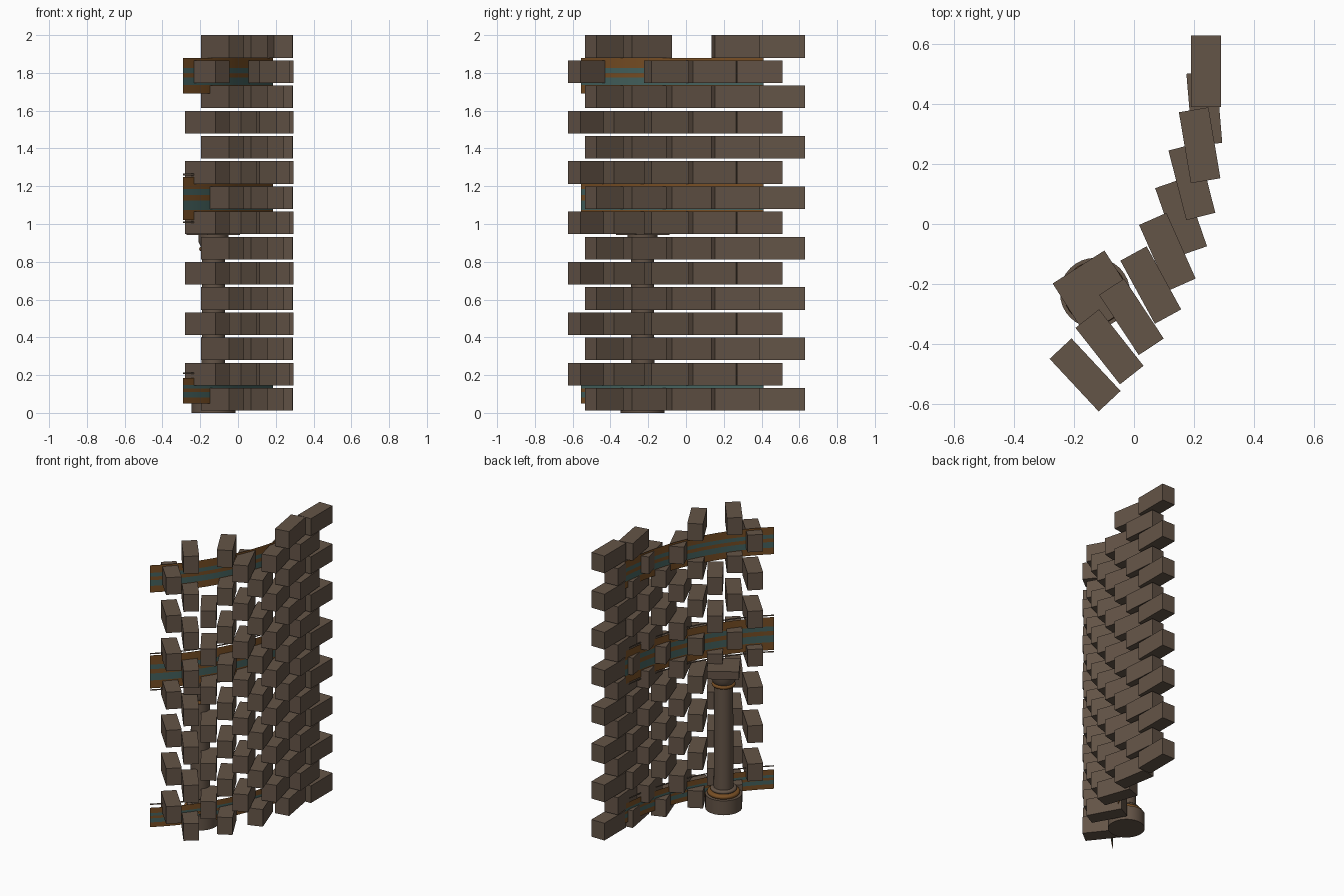
import bpy, bmesh, math
from mathutils import Matrix

if "Cube" in bpy.data.objects:
    bpy.data.objects.remove(bpy.data.objects["Cube"])

def material(name, rgb):
    m = bpy.data.materials.new(name)
    m.diffuse_color = (*rgb, 1)
    m.use_nodes = True
    m.node_tree.nodes["Principled BSDF"].inputs["Base Color"].default_value = m.diffuse_color
    return m

STONE = material("brown_stone", (0.127, 0.089, 0.063))
OCHRE = material("ochre", (0.19, 0.078, 0.018))
TEAL = material("teal", (0.06, 0.125, 0.115))

# Wall plan: an arc whose bricks turn against the curve
CX, CY, RADIUS = -1.236, 0.51, 1.476
STEP = math.radians(4.82)
ROWS, ROW_PITCH, ROW_BASE = 15, 0.1334, 0.012
BRICK = (0.24, 0.10, 0.12)
MISSING = {(14, 4), (13, 7)}

def on_arc(radius, angle):
    return CX + radius * math.cos(angle), CY - radius * math.sin(angle)

def finish(name, bm, mats):
    me = bpy.data.meshes.new(name)
    bm.to_mesh(me)
    bm.free()
    for m in mats:
        me.materials.append(m)
    ob = bpy.data.objects.new(name, me)
    bpy.context.collection.objects.link(ob)
    return ob

# Staggered brick courses
for row in range(ROWS):
    bm = bmesh.new()
    for i in range(row % 2, 10, 2):
        if (row, i) in MISSING:
            continue
        x, y = on_arc(RADIUS, i * STEP)
        z = ROW_BASE + row * ROW_PITCH + BRICK[2] / 2
        mat = (Matrix.Translation((x, y, z))
               @ Matrix.Rotation(math.radians(90 + 4.78 * i), 4, 'Z')
               @ Matrix.Diagonal((*BRICK, 1)))
        bmesh.ops.create_cube(bm, size=1, matrix=mat)
    finish(f"brick_course_{row + 1}", bm, [STONE])

# Thin curved bands, striped by height
def band(name, levels, colours, segments=28):
    a0, a1 = math.radians(4), math.radians(48.4)
    bm = bmesh.new()
    grid = []
    for s in range(segments + 1):
        x, y = on_arc(1.424, a0 + (a1 - a0) * s / segments)
        grid.append([bm.verts.new((x, y, z)) for z in levels])
    for a, b in zip(grid, grid[1:]):
        for k in range(len(levels) - 1):
            f = bm.faces.new((a[k], b[k], b[k + 1], a[k + 1]))
            f.material_index = colours[k]
            f.smooth = True
    finish(name, bm, [OCHRE, TEAL, STONE])

STRIPES = (0, 0.24, 0.45, 0.58, 0.72, 1)
for name, low, high in (("lower_band", 0.05, 0.185),
                        ("middle_band", 1.02, 1.25),
                        ("upper_band", 1.69, 1.88)):
    band(name, [low + (high - low) * t for t in STRIPES], (0, 1, 0, 1, 0))

# Fine trim lines beside the bands
for name, z in (("lower_trim", 0.205), ("middle_trim_bottom", 1.004),
                ("middle_trim_top", 1.258)):
    band(name, (z, z + 0.009), (2,))

# Column behind the wall
COL = (-0.13, -0.23)

def lathe(name, profile, mat, sides=32):
    bm = bmesh.new()
    rings = []
    for r, z in profile:
        rings.append([bm.verts.new((COL[0] + r * math.cos(2 * math.pi * k / sides),
                                    COL[1] + r * math.sin(2 * math.pi * k / sides), z))
                      for k in range(sides)])
    for a, b in zip(rings, rings[1:]):
        for k in range(sides):
            n = (k + 1) % sides
            bm.faces.new((a[k], a[n], b[n], b[k]))
    bm.faces.new(rings[0][::-1])
    bm.faces.new(rings[-1])
    ob = finish(name, bm, [mat])
    bpy.ops.object.select_all(action='DESELECT')
    ob.select_set(True)
    bpy.context.view_layer.objects.active = ob
    bpy.ops.object.shade_smooth_by_angle(angle=math.radians(35))

def ring(name, r, z0, z1, mat):
    h = (z1 - z0) / 2
    pts = [(r - h + h * math.cos(t), (z0 + z1) / 2 + h * math.sin(t))
           for t in (math.pi * (k / 6 - 0.5) for k in range(7))]
    lathe(name, pts, mat)

lathe("column_base", [(0.117, 0), (0.117, 0.10)], STONE)
ring("base_ring_large", 0.105, 0.10, 0.128, OCHRE)
ring("base_ring_small", 0.085, 0.128, 0.15, STONE)
lathe("column_shaft", [(0.063, 0.12), (0.060, 0.90)], STONE)
ring("neck_ring", 0.076, 0.855, 0.88, OCHRE)
lathe("column_neck", [(0.066, 0.88), (0.08, 0.905), (0.08, 0.946)], STONE)

# Square capital, turned to the wall
bm = bmesh.new()
bmesh.ops.create_cube(bm, size=1, matrix=Matrix.Translation((*COL, 0.97))
                      @ Matrix.Rotation(math.radians(32.5), 4, 'Z')
                      @ Matrix.Diagonal((0.205, 0.205, 0.055, 1)))
finish("column_capital", bm, [STONE])
